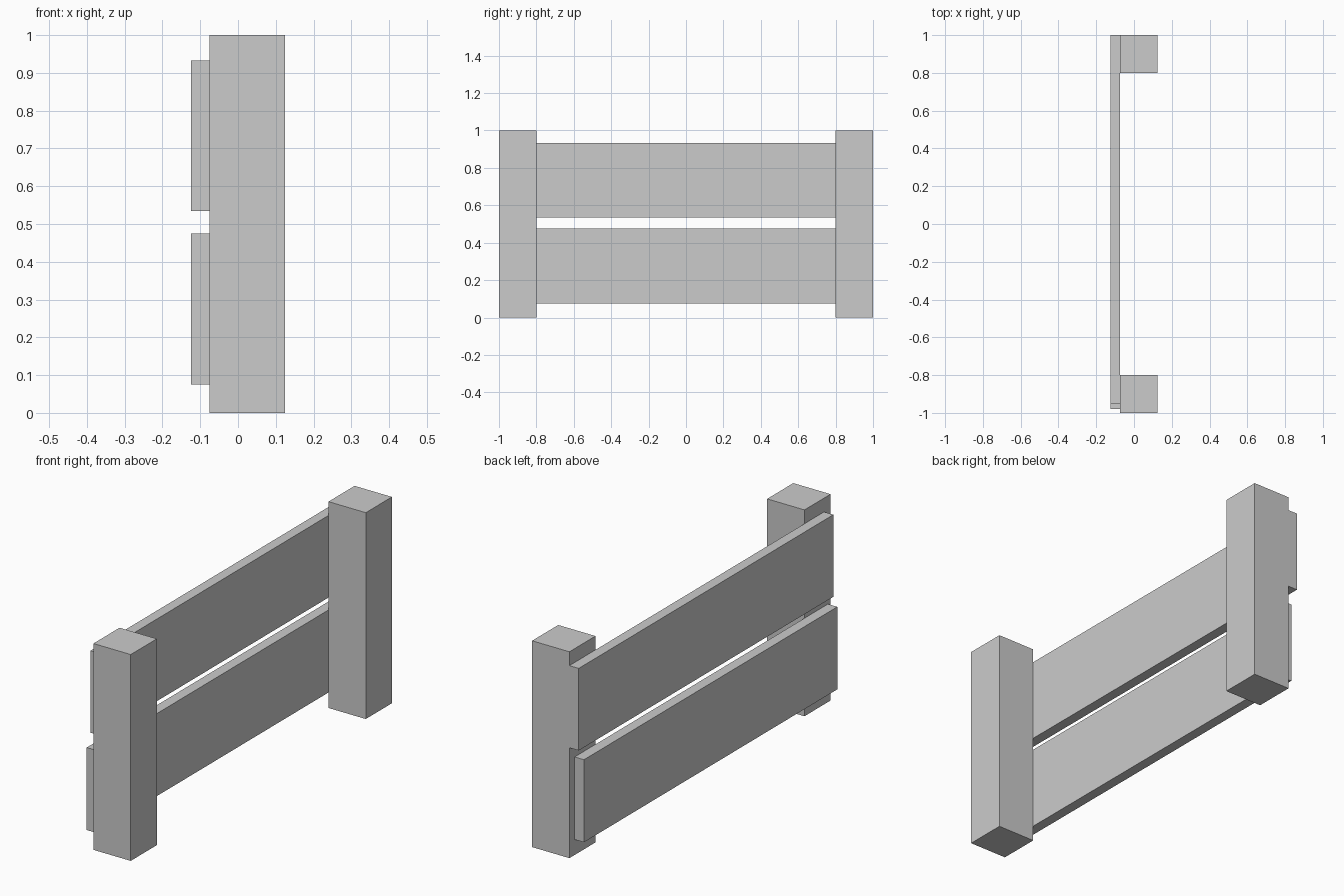
import bpy

if "Cube" in bpy.data.objects:
    bpy.data.objects.remove(bpy.data.objects["Cube"])

POST_X = (-0.075, 0.125)
PLANK_IN, PLANK_OUT = -0.075, -0.125


def new_object(name, verts, faces):
    mesh = bpy.data.meshes.new(name)
    mesh.from_pydata(verts, [], faces)
    mesh.update()
    obj = bpy.data.objects.new(name, mesh)
    bpy.context.collection.objects.link(obj)
    return obj


def slab(name, inner, outer):
    """Join an inner and an outer (y, z) outline, listed counter-clockwise from +x."""
    n = len(inner)
    verts = [(PLANK_IN, y, z) for y, z in inner] + [(PLANK_OUT, y, z) for y, z in outer]
    faces = [tuple(range(n)), tuple(range(2 * n - 1, n - 1, -1))]
    faces += [(i, i + n, (i + 1) % n + n, (i + 1) % n) for i in range(n)]
    return new_object(name, verts, faces)


def broken_plank(name, points, pieces):
    """Points are (y, z) or (y, z, outer y, outer z); pieces are strings of point keys."""
    for i, keys in enumerate(pieces, 1):
        pts = [points[k] for k in keys]
        slab(f"{name}_piece_{i}", [p[:2] for p in pts], [p[-2:] for p in pts])


# Square posts at both ends
for side, name in ((-1, "front_post"), (1, "back_post")):
    bpy.ops.mesh.primitive_cube_add(size=1, location=(sum(POST_X) / 2, side * 0.9, 0.5))
    post = bpy.context.object
    post.name = name
    post.scale = (0.2, 0.2, 1.0)
    bpy.ops.object.transform_apply(location=False, rotation=False, scale=True)

# Upper plank: a: corners a-d, crack ends e-j, junction k
B, T = 0.535, 0.933
upper = {
    "a": (-0.95, B), "b": (1.0, B), "c": (1.0, T), "d": (-0.95, T),
    "e": (-0.70, T, -0.692, T),
    "f": (-0.95, 0.636, -0.95, 0.642),
    "g": (-0.87, B),
    "k": (-0.916, 0.634),
    "h": (0.218, B), "i": (0.165, T, 0.175, T),
}
broken_plank("upper_plank", upper, ["dfke", "agkf", "ghiek"[0:5], "hbci"])

# Lower plank: corners a-d, left junction k, right junction m
B, T = 0.075, 0.475
lower = {
    "a": (-0.98, B), "b": (0.96, B), "c": (0.96, T), "d": (-0.98, T),
    "e": (-0.405, T, -0.452, T),
    "f": (-0.98, 0.294, -0.98, 0.285),
    "g": (-0.56, B, -0.62, B),
    "k": (-0.575, 0.22, -0.628, 0.205),
    "h": (0.07, B), "n": (0.585, B, 0.624, B),
    "i": (0.15, T), "m": (0.175, 0.38),
}
broken_plank("lower_plank", lower, ["dfke", "agkf", "ghmiek", "hnm", "nbcim"])
